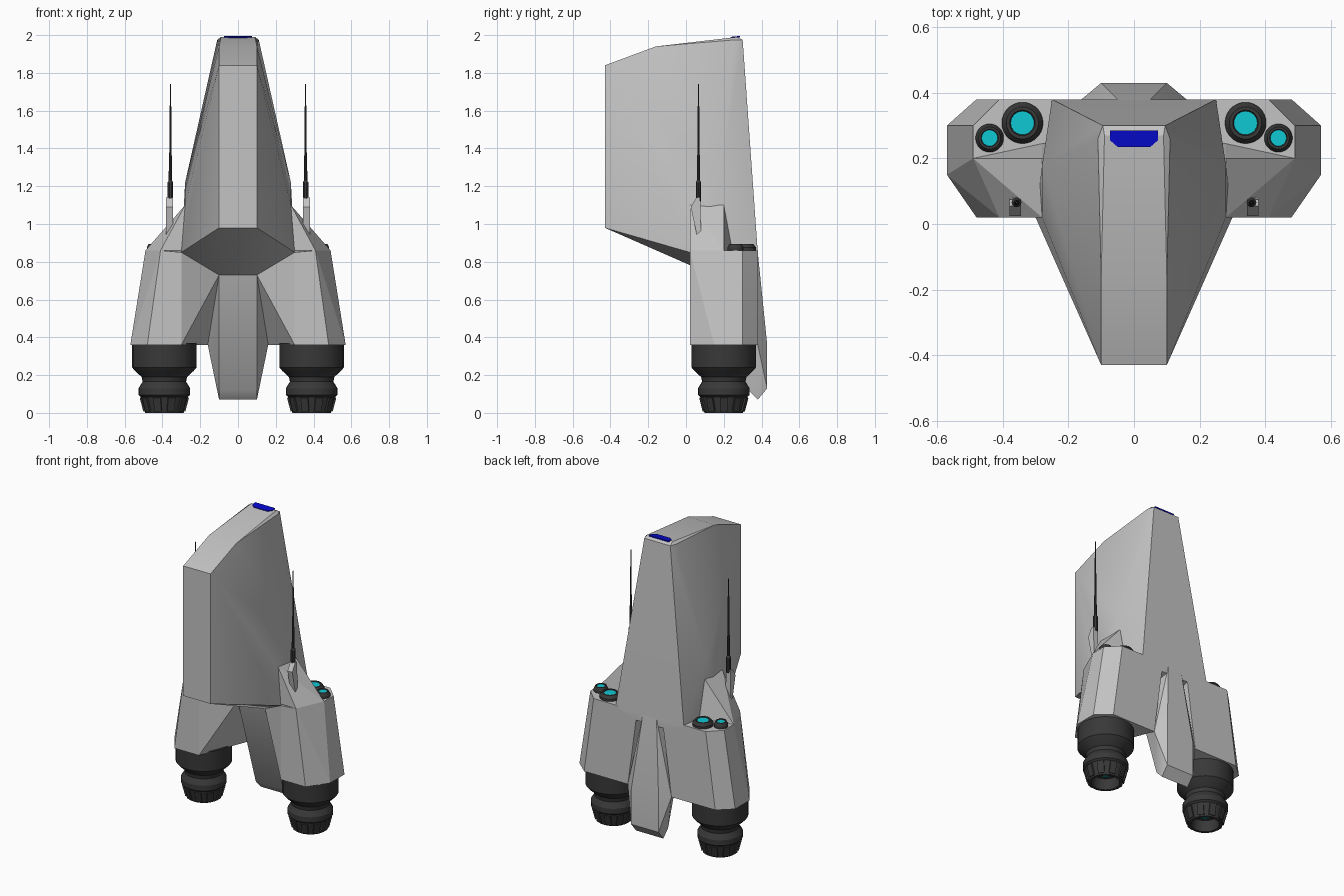
import bpy, bmesh, math
from mathutils import Matrix, Vector

cube = bpy.data.objects.get("Cube")
if cube:
    bpy.data.objects.remove(cube, do_unlink=True)


def material(name, r, g, b):
    m = bpy.data.materials.new(name)
    m.use_nodes = True
    m.diffuse_color = (r, g, b, 1)
    m.node_tree.nodes["Principled BSDF"].inputs["Base Color"].default_value = (r, g, b, 1)
    return m


GREY = material("hull grey", 0.55, 0.55, 0.55)
DARK = material("dark metal", 0.04, 0.04, 0.04)
TEAL = material("teal glow", 0.005, 0.58, 0.66)
BLUE = material("blue glass", 0.002, 0.003, 0.62)


def finish(name, bm, mat, angle, mirror):
    bmesh.ops.recalc_face_normals(bm, faces=bm.faces)
    mesh = bpy.data.meshes.new(name)
    bm.to_mesh(mesh)
    bm.free()
    mesh.materials.append(mat)
    ob = bpy.data.objects.new(name, mesh)
    bpy.context.collection.objects.link(ob)
    bpy.ops.object.select_all(action="DESELECT")
    ob.select_set(True)
    bpy.context.view_layer.objects.active = ob
    bpy.ops.object.shade_smooth_by_angle(angle=math.radians(angle))
    if mirror:
        ob.modifiers.new("mirror", "MIRROR").use_mirror_merge = False
    return ob


def shell(name, points, mat=GREY, angle=8, paired=False):
    """Faceted solid around points: a mirrored pair, or one symmetric part."""
    bm = bmesh.new()
    for x, y, z in points:
        bm.verts.new((x, y, z))
        if not paired:
            bm.verts.new((-x, y, z))
    bmesh.ops.convex_hull(bm, input=bm.verts)
    loose = [v for v in bm.verts if not v.link_faces]
    bmesh.ops.delete(bm, geom=loose, context="VERTS")
    bmesh.ops.dissolve_limit(bm, angle_limit=0.01, verts=bm.verts, edges=bm.edges)
    return finish(name, bm, mat, angle, paired)


def lathe(name, profile, centre, mat=DARK, steps=28):
    """Turn a radius/height profile around an upright axis, as a mirrored pair."""
    bm = bmesh.new()
    vs = [bm.verts.new((r, 0, z)) for r, z in profile]
    es = [bm.edges.new(pair) for pair in zip(vs, vs[1:])]
    bmesh.ops.spin(bm, geom=vs + es, cent=(0, 0, 0), axis=(0, 0, 1),
                   angle=math.tau, steps=steps, use_duplicate=False)
    bmesh.ops.remove_doubles(bm, verts=bm.verts, dist=0.0002)
    bmesh.ops.translate(bm, verts=bm.verts, vec=centre)
    return finish(name, bm, mat, 25, True)


# Central fuselage, from blunt nose to sloping back
nose_low, hip, belly = (0.1, -0.43, 0.98), (0.3, 0.02, 0.85), (0.1, 0.14, 0.73)
shell("fuselage", [
    nose_low, hip, belly,
    (0.1, -0.43, 1.84), (0.1, -0.16, 1.94), (0.09, 0.27, 1.99),
    (0.11, 0.26, 1.975), (0.095, 0.3, 1.975),
    (0.28, 0.02, 1.1), (0.28, 0.18, 1.22),
    (0.25, 0.38, 0.85), (0.1, 0.38, 0.8)], angle=30)

# Tail keel hanging behind the engines
shell("tail_keel", [
    belly, (0.05, 0.38, 0.85), (0.16, 0.38, 0.36), (0.1, 0.43, 0.36),
    (0.1, 0.43, 0.13), (0.1, 0.38, 0.07), (0.1, 0.33, 0.12)], angle=30)

# Engine nacelles, left and right
low, top = 0.36, 0.86
lower_ring = [(0.48, 0.38), (0.57, 0.3), (0.57, 0.15), (0.48, 0.02), (0.3, 0.02), (0.16, 0.38)]
upper_ring = [(0.41, 0.38), (0.49, 0.3), (0.49, 0.2), (0.41, 0.02), (0.25, 0.38)]
shell("nacelles", [(x, y, low) for x, y in lower_ring] + [(x, y, top) for x, y in upper_ring]
      + [hip, belly, (0.1, 0.38, 0.8)], paired=True)

# Sloped shoulders joining nacelles to fuselage
shell("shoulders", [
    (0.28, 0.02, 1.1), (0.28, 0.2, 1.1), (0.41, 0.02, top), (0.49, 0.2, top),
    (0.28, 0.245, top), (0.2, 0.02, 1.1), (0.2, 0.2, 1.1), (0.2, 0.02, top),
    (0.2, 0.245, top)], paired=True)

# Main thrusters with hollow nozzles
pod = Vector((0.39, 0.2, 0))
lathe("thrusters", [
    (0, 0.37), (0.17, 0.37), (0.17, 0.24), (0.155, 0.222), (0.12, 0.19), (0.115, 0.165),
    (0.137, 0.13), (0.137, 0.095), (0.125, 0.085), (0.102, 0), (0.085, 0),
    (0.075, 0.07), (0, 0.07)], pod)
lathe("thruster_glow", [(0, 0.062), (0.04, 0.062), (0.04, 0.069), (0, 0.069)], pod, TEAL)

# Slats around the nozzle cones
bm = bmesh.new()
count = 10
for i in range(count):
    place = (Matrix.Translation(pod) @ Matrix.Rotation(math.tau * i / count, 4, "Z")
             @ Matrix.Translation((0.115, 0, 0.045)) @ Matrix.Rotation(0.26, 4, "Y")
             @ Matrix.Diagonal((0.012, 0.04, 0.075, 1)))
    bmesh.ops.create_cube(bm, size=1, matrix=place)
finish("nozzle_slats", bm, DARK, 20, True)

# Round lamps on the nacelle tops
for size, x, y, r in (("large", 0.34, 0.308, 0.063), ("small", 0.44, 0.262, 0.043)):
    centre = (x, y, top)
    lathe(size + "_lamp_housings", [
        (0, -0.01), (r, -0.01), (r, 0.015), (r * 0.78, 0.034), (r * 0.62, 0.034),
        (r * 0.57, 0.026), (0, 0.026)], centre)
    lathe(size + "_lamp_lenses", [(0, 0.026), (r * 0.57, 0.026), (r * 0.57, 0.031), (0, 0.031)],
          centre, TEAL)

# Antennas on tapered mounts
shell("antenna_mounts", [(x, y, z) for x in (0.345, 0.38)
                         for y, z in ((0.025, 1.09), (0.06, 0.93), (0.08, 0.93),
                                      (0.055, 1.14), (0.075, 1.14))], paired=True)
lathe("antennas", [
    (0, 1.12), (0.015, 1.12), (0.015, 1.22), (0.009, 1.23), (0.008, 1.36), (0.006, 1.37),
    (0.005, 1.62), (0.003, 1.63), (0.003, 1.74), (0, 1.74)], (0.358, 0.066, 0), steps=10)

# Blue window plate on the crown
shell("crown_window", [(x, y, z + y * 0.1) for z in (1.959, 1.967)
                       for x, y in ((0.073, 0.285), (0.073, 0.255), (0.05, 0.235))], BLUE)
